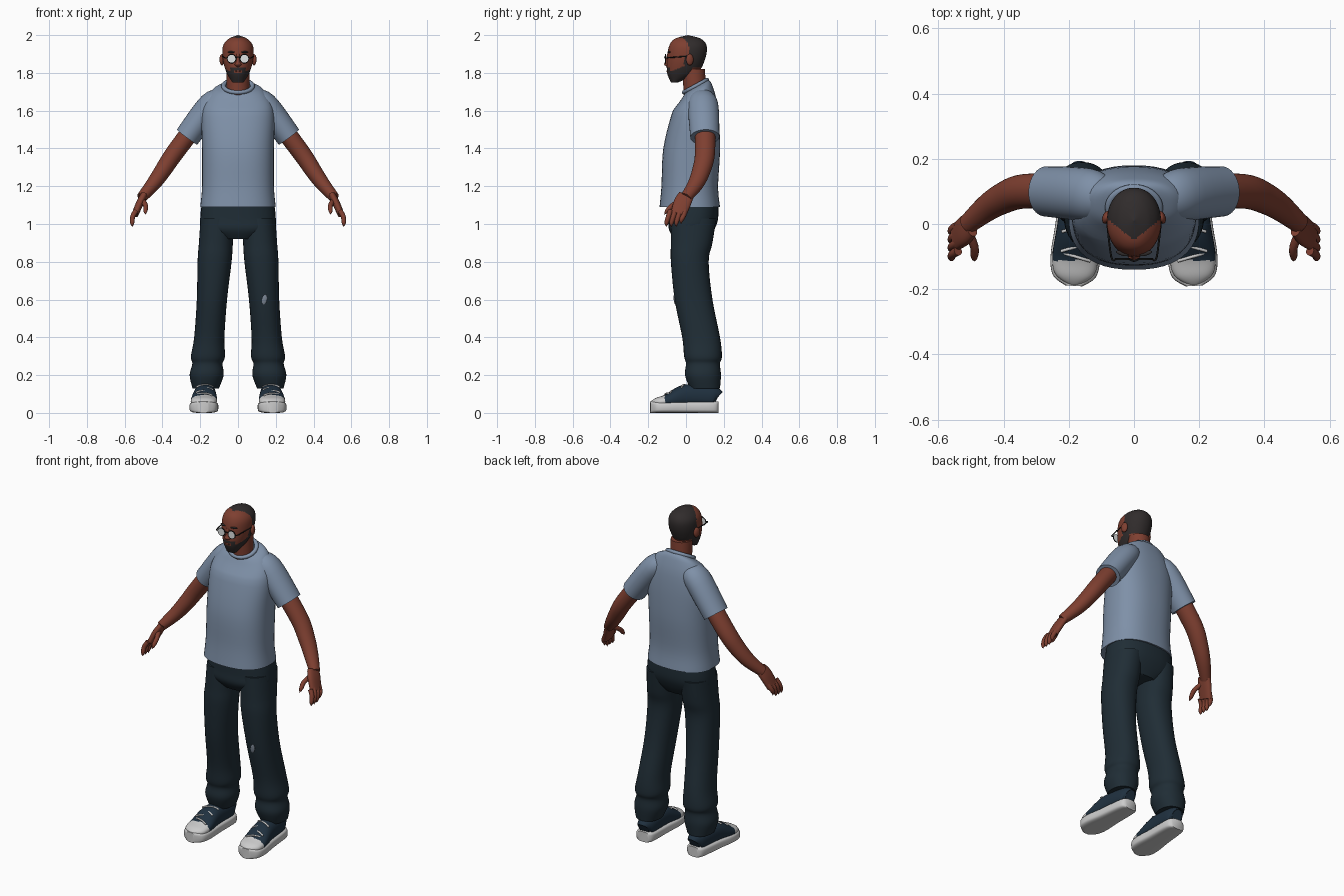
import bpy, bmesh, math
from mathutils import Vector

if "Cube" in bpy.data.objects:
    bpy.data.objects.remove(bpy.data.objects["Cube"])


def material(name, *color):
    mat = bpy.data.materials.new(name)
    mat.use_nodes = True
    mat.diffuse_color = (*color, 1)
    mat.node_tree.nodes["Principled BSDF"].inputs["Base Color"].default_value = (*color, 1)
    return mat


SHIRT = material("blue grey cotton", .21, .28, .39)
SKIN = material("brown skin", .21, .05, .03)
HAIR = material("dark hair", .03, .025, .025)
DENIM = material("dark denim", .014, .026, .036)
CANVAS = material("navy canvas", .014, .03, .05)
RUBBER = material("white rubber", .6, .6, .6)
LENS = material("pale lens", .75, .77, .77)
FRAME = material("black frame", .01, .01, .01)
PATCH = material("worn patch", .2, .24, .3)


def finish(ob, name, mat):
    ob.name = name
    ob.data.materials.append(mat)
    bpy.ops.object.select_all(action='DESELECT')
    ob.select_set(True)
    bpy.context.view_layer.objects.active = ob
    bpy.ops.object.shade_smooth_by_angle(angle=math.radians(50))
    return ob


def spline(rows, steps):
    # Catmull-Rom curve through rows of numbers
    result = []
    last = len(rows) - 1
    for i in range(last):
        before, start, end, after = (rows[max(0, min(last, i + j))] for j in (-1, 0, 1, 2))
        for step in range(steps):
            t = step / steps
            result.append([q + t / 2 * (r - p + t * (2 * p - 5 * q + 4 * r - w + t * (3 * q - p - 3 * r + w)))
                           for p, q, r, w in zip(before, start, end, after)])
    return result + [list(rows[last])]


def loft(name, rows, mat, sides=32, steps=5, power=2, ref=(0, 1, 0), level=False, side=1):
    # Each row holds a centre and two radii; level keeps the rings horizontal
    rows = spline([(row[0] * side, *row[1:]) for row in rows], steps)
    bm = bmesh.new()
    rings = []
    for i, (x, y, z, across, along) in enumerate(rows):
        behind, ahead = rows[max(0, i - 1)], rows[min(len(rows) - 1, i + 1)]
        tangent = Vector((0, 0, 1)) if level else (Vector(ahead[:3]) - Vector(behind[:3])).normalized()
        u = Vector(ref).cross(tangent).normalized()
        v = tangent.cross(u)
        ring = []
        for j in range(sides):
            angle = math.tau * j / sides
            c, s = (math.copysign(abs(k) ** (2 / power), k) for k in (math.cos(angle), math.sin(angle)))
            offset = u * c * max(across, .001) + v * s * max(along, .001)
            ring.append(bm.verts.new(Vector((x, y, z)) + offset))
        rings.append(ring)
    for low, high in zip(rings, rings[1:]):
        for j in range(sides):
            bm.faces.new((low[j - 1], low[j], high[j], high[j - 1]))
    bm.faces.new(rings[0])
    bm.faces.new(rings[-1])
    bmesh.ops.recalc_face_normals(bm, faces=bm.faces)
    mesh = bpy.data.meshes.new(name)
    bm.to_mesh(mesh)
    bm.free()
    ob = bpy.data.objects.new(name, mesh)
    bpy.context.collection.objects.link(ob)
    return finish(ob, name, mat)


def column(name, rows, mat, foot=0, lean=0, **options):
    # Upright form from rows of height, y, half width and half depth
    rows = [(foot + lean * z, y, z, width, depth) for z, y, width, depth in rows]
    return loft(name, rows, mat, level=True, **options)


def limb(name, rows, mat, flat=1, **options):
    # Tube from rows of centre and radius, widened by the factor flat
    return loft(name, [(*row, row[-1] * flat) for row in rows], mat, **options)


def finger(name, points, side):
    radii = (.014, .013, .011, 0)
    limb(name, [(*point, radius) for point, radius in zip(points, radii)], SKIN, sides=12, side=side)


def wire(name, points, radius, mat, side=1):
    limb(name, [(*point, radius) for point in points], mat, sides=8, ref=(.1, .3, 1), side=side)


def ball(name, place, scale, mat, turn=(0, 0, 0)):
    bpy.ops.mesh.primitive_uv_sphere_add(segments=24, ring_count=14, location=place, rotation=turn)
    ob = bpy.context.object
    ob.scale = scale
    finish(ob, name, mat)


def hoop(name, place, major, minor, mat, tilt):
    bpy.ops.mesh.primitive_torus_add(major_radius=major, minor_radius=minor, major_segments=36, minor_segments=8,
                                     location=place, rotation=(tilt, 0, 0))
    return finish(bpy.context.object, name, mat)


def paint(ob, mat, rule):
    ob.data.materials.append(mat)
    for face in ob.data.polygons:
        if rule(*face.center):
            face.material_index = len(ob.data.materials) - 1


# Shirt body, its top sheared so the neckline sits lower in front
shirt = column("shirt_body", [
    (1.09, .02, .2, .16), (1.2, .02, .19, .15), (1.4, .03, .19, .15), (1.6, .05, .19, .12),
    (1.7, .06, .14, .08), (1.73, .06, .08, .06)], SHIRT, sides=48, power=2.4)
for vert in shirt.data.vertices:
    vert.co.z += max(0, vert.co.z - 1.6) * 4 * (vert.co.y - .06)
hoop("shirt_collar", (0, .05, 1.73), .07, .011, SHIRT, .5).scale.x = 1.1

# Neck and head, with hair and beard coloured by region
column("neck", [(1.66, .05, .06, .06), (1.82, .04, .06, .06)], SKIN)
head = column("head", [
    (1.75, -.06, .03, .02), (1.8, -.02, .06, .08), (1.87, 0, .08, .1), (1.94, .01, .08, .1),
    (1.98, .01, .05, .07), (2, .01, 0, 0)], SKIN, sides=80, steps=14, power=2.1)


def hairy(x, y, z):
    x = abs(x)
    hair = z > 1.83 and y > .8 * x - .05
    sideburn = -.01 < y < .03 and 1.8 < z < 1.89 and x > .05
    beard = z < 1.84 + .4 * y and y < .03
    around_mouth = x < .04 and y < -.05 and z < 1.83 and (z > 1.815 or x > .02)
    return hair or sideburn or beard or around_mouth


paint(head, HAIR, hairy)
ball("lips", (0, -.096, 1.809), (.018, .008, .006), SKIN)
column("nose", [(1.83, -.09, .01, .01), (1.845, -.1, .018, .016), (1.86, -.1, .01, .01), (1.9, -.09, .01, .01)],
       SKIN, sides=16)

# Hips
column("trouser_hips", [(.92, .03, .1, .09), (.97, .03, .19, .12), (1.03, .04, .2, .13), (1.12, .04, .19, .13)],
       DENIM, power=2.4)

# Shoe outline: y, half width and height of the upper
OUTLINE = [(.17, .03, .12), (.14, .05, .14), (0, .06, .15), (-.1, .07, .1), (-.16, .06, .08), (-.19, .02, .06)]


def shoe_centre(y):
    return .175 - .05 * y


for side, word in ((1, "left"), (-1, "right")):
    # Ear, eyebrow and round glasses
    eye = (side * .034, -.108, 1.875)
    ball(word + "_ear", (side * .085, .02, 1.87), (.012, .02, .03), SKIN, (0, 0, side * .3))
    ball(word + "_eyebrow", (side * .036, -.09, 1.91), (.02, .007, .005), HAIR, (0, 0, side * .3))
    bpy.ops.mesh.primitive_cylinder_add(vertices=28, radius=.021, depth=.005, location=eye,
                                        rotation=(math.pi / 2, 0, 0))
    finish(bpy.context.object, word + "_lens", LENS)
    hoop(word + "_lens_rim", eye, .022, .003, FRAME, math.pi / 2)
    wire(word + "_temple", [(.055, -.107, 1.88), (.07, -.1, 1.88), (.085, .03, 1.89)], .003, FRAME, side)

    # Sleeve and arm
    limb(word + "_sleeve", [(.08, .08, 1.66, .05), (.14, .09, 1.63, .07), (.27, .1, 1.46, .067)],
         SHIRT, flat=1.15, side=side)
    limb(word + "_arm", [(.22, .1, 1.53, .05), (.34, .1, 1.37, .048), (.4, .08, 1.28, .044), (.45, .05, 1.21, .038),
                         (.51, 0, 1.14, .028)], SKIN, flat=1.1, side=side)

    # Hand
    limb(word + "_palm", [(.5, 0, 1.15, .018), (.52, -.02, 1.11, .02), (.545, -.04, 1.05, .018)],
         SKIN, flat=2.3, power=2.4, side=side)
    for i, label in enumerate(("index", "middle", "ring", "little")):
        y = .026 * i - .083
        tip = 1 if label == "little" else .985
        finger(f"{word}_{label}_finger",
               [(.54, y, 1.07), (.557, y - .01, 1.04), (.56, y - .02, tip + .02), (.56, y - .02, tip)], side)
    finger(word + "_thumb", [(.51, -.02, 1.13), (.49, -.07, 1.1), (.49, -.1, 1.07), (.49, -.115, 1.05)], side)

    # Trouser leg, gathered above the shoe
    column(word + "_trouser_leg", [
        (1.03, .04, .09, .12), (.9, .03, .09, .11), (.8, .02, .09, .1), (.6, .04, .08, .1), (.4, .08, .08, .1),
        (.3, .09, .09, .1), (.26, .09, .08, .09), (.2, .09, .09, .095), (.13, .1, .07, .08)],
        DENIM, foot=.18, lean=-.07, power=2.2, side=side)

    # Shoe: rubber sole, canvas upper with toe cap, laces
    sole = .03
    loft(word + "_shoe_sole", [(shoe_centre(y), y, sole, width + .006, sole) for y, width, top in OUTLINE],
         RUBBER, power=4, ref=(0, 0, 1), side=side)
    upper = loft(word + "_shoe_upper",
                 [(shoe_centre(y), y * .96, (top + sole) / 2, width, (top - sole) / 2) for y, width, top in OUTLINE],
                 CANVAS, steps=12, power=2.3, ref=(0, 0, 1), side=side)
    paint(upper, RUBBER, lambda x, y, z: y < -.112)
    for i in range(4):
        y, z = .03 * i - .1, .015 * i + .1
        skew = .3 * (-1) ** i
        wire(f"{word}_lace_{i + 1}",
             [(shoe_centre(y) + x, y + skew * x, z + .004 - 6 * x * x) for x in (-.045, -.02, .02, .045)],
             .005, RUBBER, side)

wire("glasses_bridge", [(-.014, -.108, 1.88), (0, -.113, 1.884), (.014, -.108, 1.88)], .003, FRAME)

# Worn spot on the left knee
ball("knee_patch", (.14, -.06, .6), (.013, .005, .027), PATCH, (.1, .2, 0))
